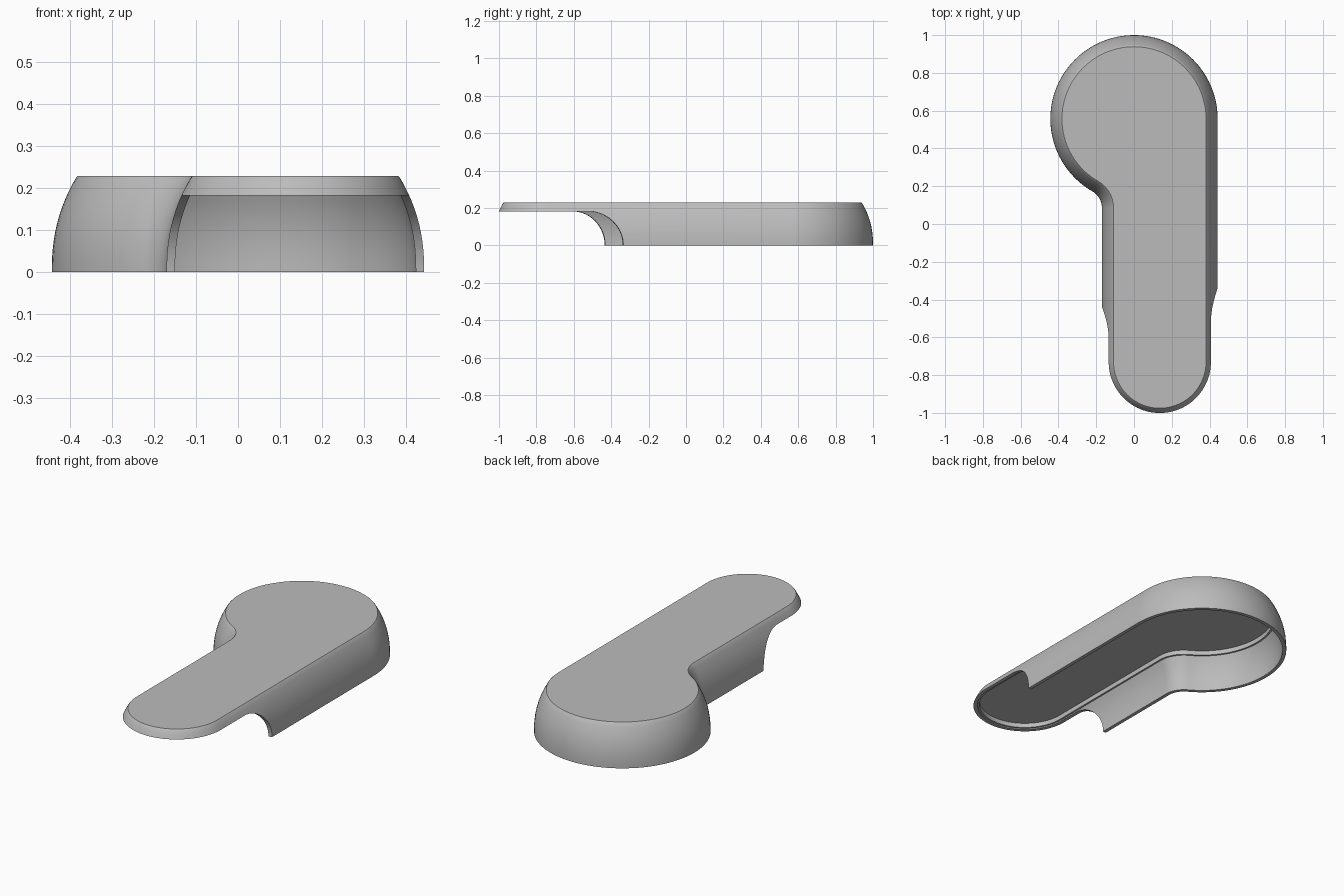
import bpy
import bmesh
from math import cos, sin, pi, atan2, sqrt
from mathutils import Vector

if "Cube" in bpy.data.objects:
    bpy.data.objects.remove(bpy.data.objects["Cube"])

HEIGHT, FLARE, WALL = 0.228, 0.06, 0.02
BIG_R, TIP_R, FILLET_R = 0.443, 0.3065, 0.1
BIG = Vector((0, 1 - BIG_R))
TIP = Vector((BIG_R - TIP_R, -0.73))
LEFT_X = TIP.x - TIP_R
CUT_Z = 0.182

# Fillet centre: tangent to the straight side and to the round head
fx = LEFT_X - FILLET_R
FILLET = Vector((fx, BIG.y - sqrt((BIG_R + FILLET_R) ** 2 - fx ** 2)))
head_end = atan2(FILLET.y - BIG.y, FILLET.x - BIG.x) + 2 * pi


def arc(centre, radius, start, end, count):
    angles = [start + (end - start) * i / count for i in range(count + 1)]
    return [(centre.x + radius * cos(a), centre.y + radius * sin(a)) for a in angles]


def outline(inset):
    """Closed plan outline, moved inward by inset."""
    return (arc(BIG, BIG_R - inset, 0, head_end, 64)
            + arc(FILLET, FILLET_R + inset, head_end - pi, 0, 12)
            + arc(TIP, TIP_R - inset, pi, 2 * pi, 48))


def flare(z):
    return FLARE * (z / HEIGHT) ** 2.3


def make_object(name, bm):
    bmesh.ops.recalc_face_normals(bm, faces=bm.faces)
    mesh = bpy.data.meshes.new(name)
    bm.to_mesh(mesh)
    bm.free()
    obj = bpy.data.objects.new(name, mesh)
    bpy.context.collection.objects.link(obj)
    return obj


# Hollow cover: section runs up the outside, then down the inside
outer = [(flare(z), z) for z in [0.225 * i / 12 for i in range(13)]]
inner = [(flare(z) + WALL, z) for z in [0.187 * i / 10 for i in range(11)]]
ledge = inner[-1][0] + 0.01
inside = [(ledge, 0.212), (ledge, inner[-1][1])] + inner[::-1]

bm = bmesh.new()


def ring(level):
    return [bm.verts.new((x, y, level[1])) for x, y in outline(level[0])]


outer_rings = [ring(p) for p in outer + [(0.0615, HEIGHT)]]
inner_rings = [ring(p) for p in inside]
bm.faces.new(outer_rings[-1])
bm.faces.new(inner_rings[0])
loops = inner_rings + outer_rings
pairs = list(zip(loops, loops[1:]))
for a, b in pairs:
    for i in range(len(a)):
        j = (i + 1) % len(a)
        bm.faces.new((a[i], a[j], b[j], b[i]))
cover = make_object("cover_shell", bm)

# Rounded opening under the tip, set at a slant across the width
bm = bmesh.new()
ends = []
for x in (-0.7, 0.7):
    edge = -0.435 + 0.1 * (x - LEFT_X) / (2 * TIP_R)
    corner = arc(Vector((edge - CUT_Z, 0)), CUT_Z, 0, pi / 2, 20)
    section = [(-1.3, -0.2), (edge, -0.2)] + corner + [(-1.3, CUT_Z)]
    ends.append([bm.verts.new((x, y, z)) for y, z in section])
for end in ends:
    bm.faces.new(end)
for i in range(len(ends[0])):
    j = (i + 1) % len(ends[0])
    bm.faces.new((ends[0][i], ends[0][j], ends[1][j], ends[1][i]))
cutter = make_object("opening_cutter", bm)
cutter.hide_render = True

cut = cover.modifiers.new("opening", "BOOLEAN")
cut.operation = "DIFFERENCE"
cut.solver = "EXACT"
cut.object = cutter
for obj in bpy.context.selected_objects:
    obj.select_set(False)
bpy.context.view_layer.objects.active = cover
cover.select_set(True)
bpy.ops.object.modifier_apply(modifier=cut.name)
bpy.data.objects.remove(cutter)
bpy.ops.object.shade_smooth_by_angle(angle=pi / 7)

# Plain grey finish
grey = bpy.data.materials.new("plain_grey")
grey.use_nodes = True
colour = (0.5, 0.5, 0.5, 1)
grey.diffuse_color = colour
grey.node_tree.nodes["Principled BSDF"].inputs["Base Color"].default_value = colour
cover.data.materials.clear()
cover.data.materials.append(grey)
